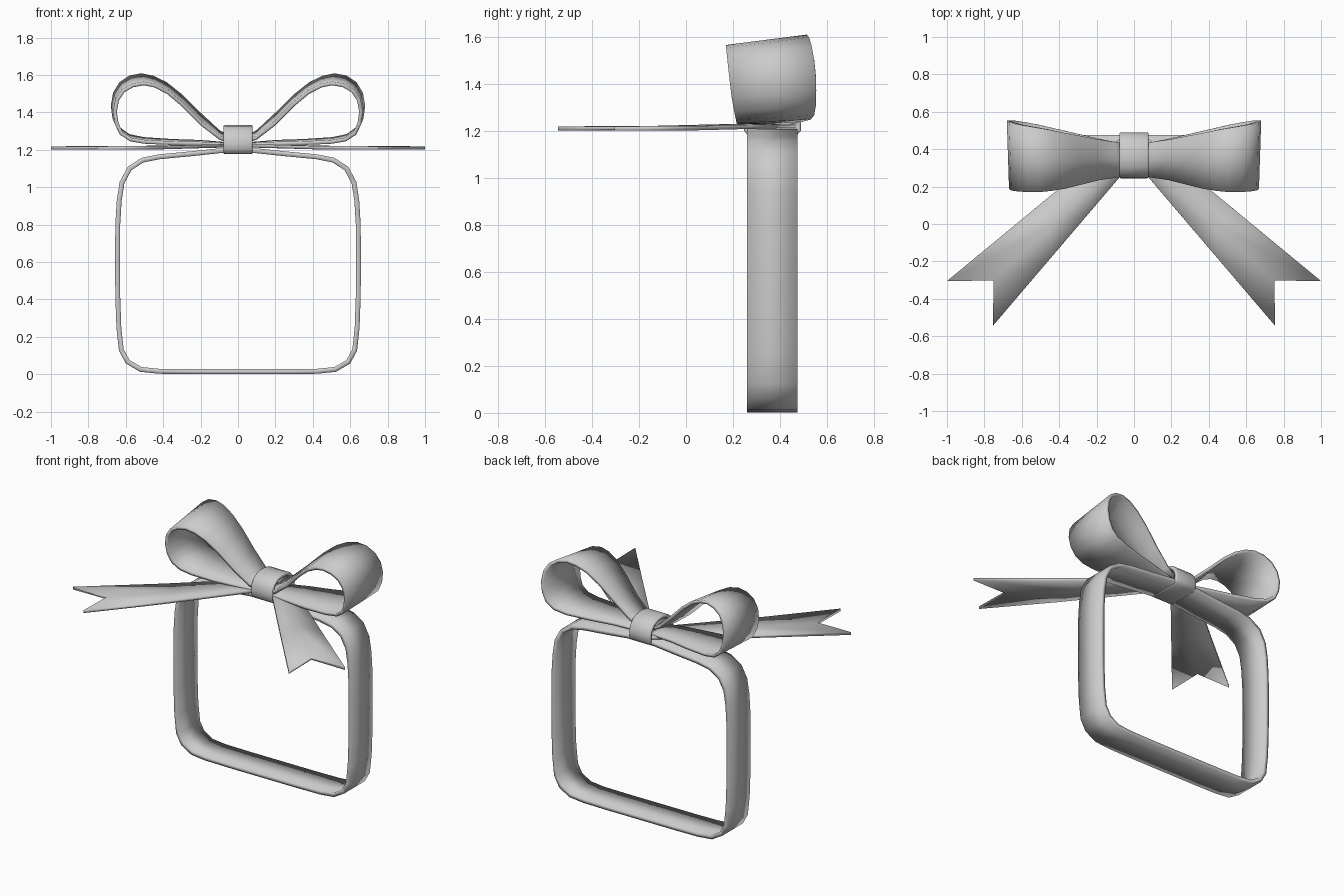
import bpy, math


def ribbon(name, rows, thickness, closed=False, mirror=False, bevel=0.0):
    """Strip through rows of points, given thickness by a solidify modifier."""
    n = len(rows[0])
    verts = [p for row in rows for p in row]
    count = len(rows)
    faces = []
    for i in range(count if closed else count - 1):
        a, b = i * n, ((i + 1) % count) * n
        faces += [(a + j, a + j + 1, b + j + 1, b + j) for j in range(n - 1)]
    mesh = bpy.data.meshes.new(name)
    mesh.from_pydata(verts, [], faces)
    ob = bpy.data.objects.new(name, mesh)
    bpy.context.collection.objects.link(ob)
    if mirror:
        m = ob.modifiers.new("mirror", 'MIRROR')
        m.use_axis[0] = True
        m.merge_threshold = 0.001
    s = ob.modifiers.new("thickness", 'SOLIDIFY')
    s.thickness = thickness
    s.offset = 0
    s.use_even_offset = True
    if bevel:
        b = ob.modifiers.new("bevel", 'BEVEL')
        b.width = bevel
        b.segments = 2
        b.limit_method = 'ANGLE'
        b.angle_limit = math.radians(50)
    bpy.context.view_layer.objects.active = ob
    ob.select_set(True)
    bpy.ops.object.shade_smooth_by_angle(angle=math.radians(40))
    ob.select_set(False)
    return ob


# band around the gift: right half of a rounded square, mirrored
half = [(0, 0.014), (0.25, 0.014), (0.42, 0.016), (0.52, 0.026), (0.59, 0.067),
        (0.624, 0.13), (0.637, 0.25), (0.643, 0.42), (0.644, 0.6), (0.643, 0.8),
        (0.635, 0.93), (0.62, 1.025), (0.58, 1.1), (0.51, 1.145), (0.42, 1.163),
        (0.25, 1.179), (0.1, 1.195), (0, 1.197)]
ribbon("band", [[(x, 0.26, z), (x, 0.475, z)] for x, z in half], 0.026, mirror=True)

# bow loops: x, z, front y, back y, half tilt (back edge higher than front)
loop = [(0.04, 1.255, 0.265, 0.43, 0.01), (0.1, 1.28, 0.25, 0.44, 0.018),
        (0.2, 1.365, 0.235, 0.455, 0.026), (0.3, 1.465, 0.21, 0.475, 0.025),
        (0.38, 1.53, 0.19, 0.49, 0.023), (0.45, 1.565, 0.178, 0.505, 0.022),
        (0.51, 1.577, 0.172, 0.515, 0.022), (0.57, 1.566, 0.172, 0.525, 0.022),
        (0.62, 1.535, 0.175, 0.535, 0.02), (0.652, 1.485, 0.18, 0.545, 0.018),
        (0.664, 1.42, 0.187, 0.552, 0.016), (0.655, 1.355, 0.195, 0.554, 0.014),
        (0.63, 1.3, 0.205, 0.552, 0.012), (0.58, 1.265, 0.212, 0.545, 0.01),
        (0.5, 1.25, 0.215, 0.53, 0.008), (0.35, 1.242, 0.222, 0.495, 0.006),
        (0.2, 1.238, 0.24, 0.46, 0.005), (0.1, 1.232, 0.255, 0.44, 0.003),
        (0.04, 1.23, 0.265, 0.43, 0.0)]
ribbon("bow_loops", [[(x - 0.006, f, z - t), (x, (f + b) / 2, z), (x + 0.006, b, z + t)]
                     for x, z, f, b, t in loop], 0.02, mirror=True)

# tails: flat, widening towards a notched end
start = [(0.06, 0.27), (0.05, 0.37), (0.06, 0.47)]
end = [(0.755, -0.545), (0.75, -0.302), (1.0, -0.305)]
tail = []
for t, z in ((0, 1.222), (0.25, 1.217), (0.55, 1.211), (1, 1.21)):
    tail.append([(a[0] + (b[0] - a[0]) * t, a[1] + (b[1] - a[1]) * t, z)
                 for a, b in zip(start, end)])
ribbon("tails", tail, 0.018, mirror=True)

# knot wrapped round the middle
ring = [(0.27, 1.19), (0.367, 1.188), (0.465, 1.19), (0.478, 1.205), (0.479, 1.24),
        (0.468, 1.275), (0.44, 1.305), (0.4, 1.32), (0.355, 1.323), (0.31, 1.316),
        (0.277, 1.295), (0.26, 1.265), (0.255, 1.235), (0.257, 1.205)]
ribbon("knot", [[(-0.078, y, z), (0.078, y, z)] for y, z in ring],
       0.022, closed=True, bevel=0.008)
